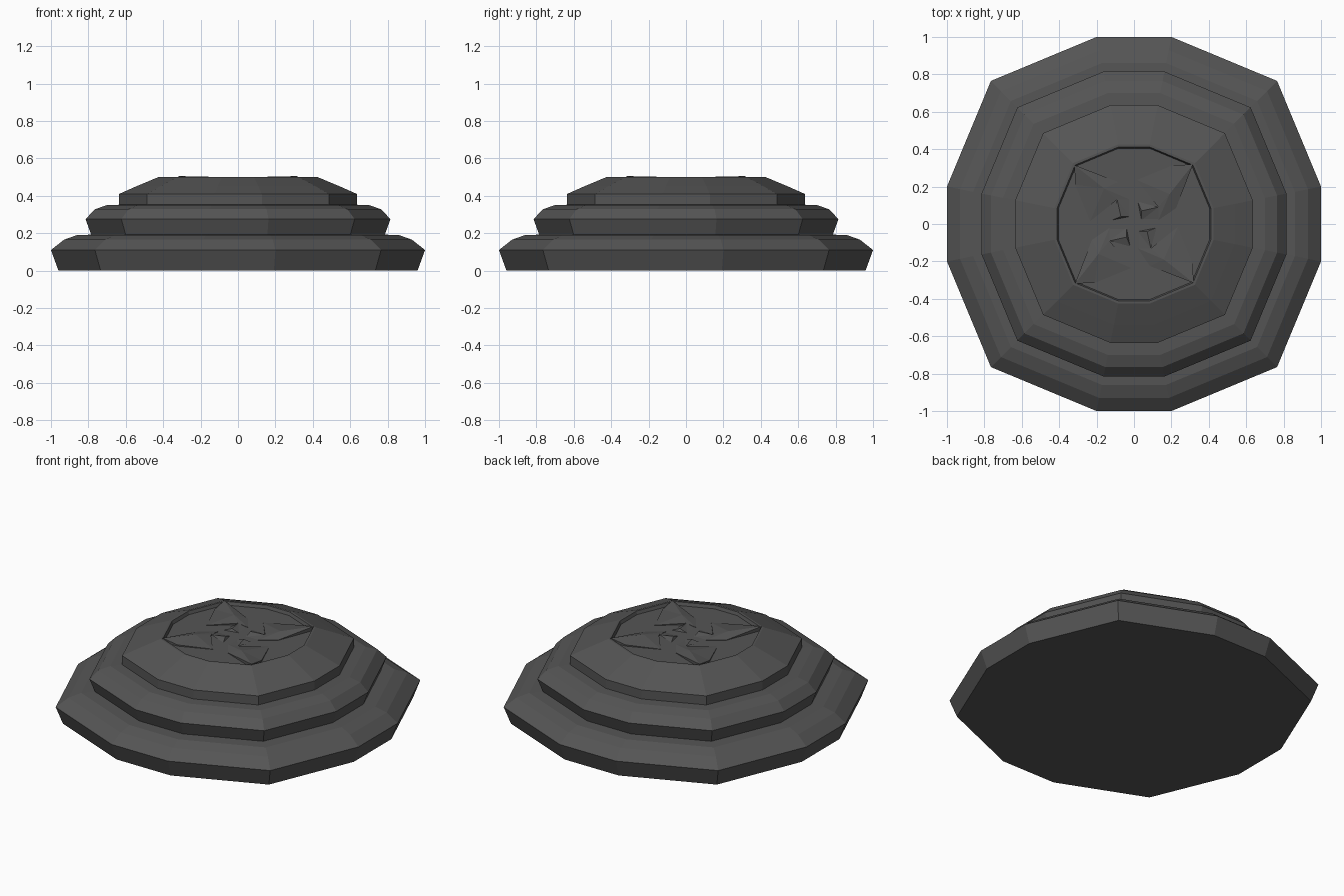
import bpy, bmesh

if "Cube" in bpy.data.objects:
    bpy.data.objects.remove(bpy.data.objects["Cube"])

stone = bpy.data.materials.new("dark_stone")
stone.diffuse_color = (0.09, 0.09, 0.09, 1)
stone.use_nodes = True
stone.node_tree.nodes["Principled BSDF"].inputs["Base Color"].default_value = stone.diffuse_color


def make_object(name, bm):
    bmesh.ops.recalc_face_normals(bm, faces=bm.faces)
    mesh = bpy.data.meshes.new(name)
    bm.to_mesh(mesh)
    bm.free()
    obj = bpy.data.objects.new(name, mesh)
    bpy.context.collection.objects.link(obj)
    mesh.materials.append(stone)
    return obj


def quarter_turns(x, y):
    return [(x, y), (-y, x), (-x, -y), (y, -x)]


# Twelve-sided outline: three corners repeated by quarter turns
corners = [(1, -0.2), (1, 0.2), (0.765, 0.765)]
outline = [quarter_turns(*c)[k] for k in range(4) for c in corners]

# Stepped pedestal: (scale, height) rings from the base to the sunken top
profile = [(0.96, 0), (1, 0.11), (0.93, 0.165), (0.86, 0.19),
           (0.785, 0.192), (0.815, 0.275), (0.765, 0.328), (0.70, 0.35),
           (0.635, 0.352), (0.635, 0.41), (0.54, 0.452), (0.425, 0.5),
           (0.412, 0.5), (0.405, 0.48)]
bm = bmesh.new()
rings = [[bm.verts.new((x * s, y * s, z)) for x, y in outline] for s, z in profile]
for a, b in zip(rings, rings[1:]):
    for i in range(12):
        j = (i + 1) % 12
        bm.faces.new((a[i], a[j], b[j], b[i]))
bm.faces.new(rings[0])
bm.faces.new(rings[-1])
make_object("stepped_pedestal", bm)

# Carved pinwheel: one faceted blade, repeated by quarter turns
blade = [(0.21, 0.315, 0.488), (0.315, 0.318, 0.505), (0.225, 0.085, 0.482),
         (0.13, 0.02, 0.482), (0.13, 0.09, 0.49), (0.015, 0.235, 0.482)]
ridge = (0.19, 0.16, 0.502)
bm = bmesh.new()
for k in range(4):
    def vert(p, drop=None):
        x, y = quarter_turns(p[0], p[1])[k]
        return bm.verts.new((x, y, p[2] if drop is None else drop))
    top = [vert(p) for p in blade]
    foot = [vert(p, 0.478) for p in blade]
    peak = vert(ridge)
    for i in range(6):
        j = (i + 1) % 6
        bm.faces.new((top[i], top[j], peak))
        bm.faces.new((foot[i], foot[j], top[j], top[i]))
    # Narrow fin running from the blade towards the centre
    fin = [vert(p) for p in [(0.13, 0.09, 0.49), (0.04, 0.07, 0.495),
                             (0.04, 0.02, 0.479), (0.13, 0.02, 0.479),
                             (0.02, 0.12, 0.479)]]
    bm.faces.new((fin[0], fin[1], fin[2]))
    bm.faces.new((fin[0], fin[2], fin[3]))
    bm.faces.new((fin[0], fin[4], fin[1]))
    bm.faces.new((fin[1], fin[4], fin[2]))
make_object("pinwheel_relief", bm)
